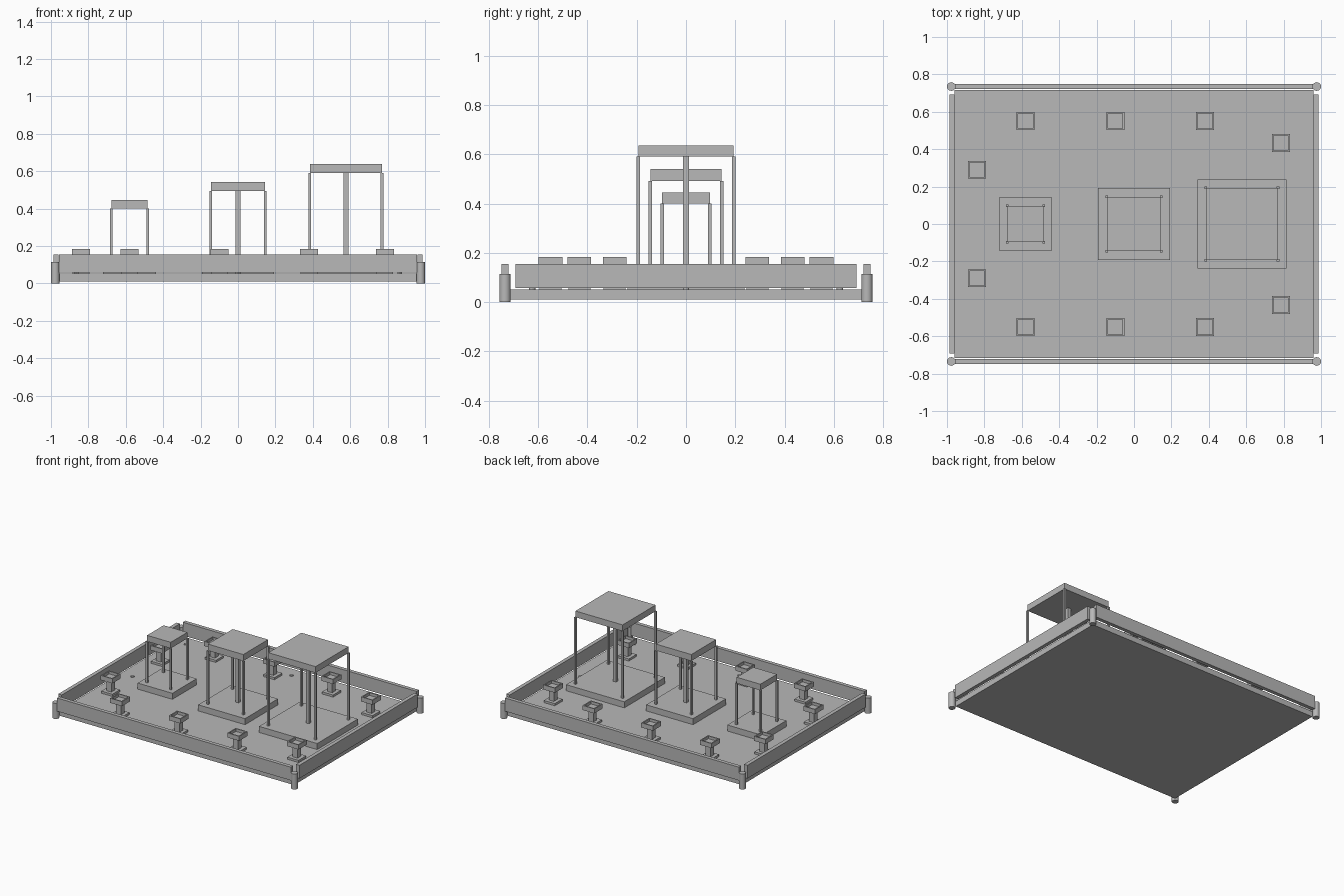
import bpy
import bmesh

if "Cube" in bpy.data.objects:
    bpy.data.objects.remove(bpy.data.objects["Cube"], do_unlink=True)

grey = bpy.data.materials.new("light_grey")
grey.use_nodes = True
grey.diffuse_color = (0.48, 0.48, 0.48, 1)
grey.node_tree.nodes["Principled BSDF"].inputs["Base Color"].default_value = (0.48, 0.48, 0.48, 1)


def box(name, x, y, half_x, half_y, z0, z1):
    bpy.ops.mesh.primitive_cube_add(size=2, location=(x, y, (z0 + z1) / 2))
    ob = bpy.context.object
    ob.name = name
    ob.scale = (half_x, half_y, (z1 - z0) / 2)
    bpy.ops.object.transform_apply(location=False, rotation=False, scale=True)
    ob.data.materials.append(grey)
    return ob


def cylinder(name, x, y, radius, z0, z1, sides=20):
    bpy.ops.mesh.primitive_cylinder_add(vertices=sides, radius=radius, depth=z1 - z0,
                                        location=(x, y, (z0 + z1) / 2))
    ob = bpy.context.object
    ob.name = name
    ob.data.materials.append(grey)
    bpy.ops.object.shade_smooth_by_angle()
    return ob


def hollow_top(ob, rim, depth):
    # sink an inset square into the top face
    bm = bmesh.new()
    bm.from_mesh(ob.data)
    top = max(bm.faces, key=lambda f: f.calc_center_median().z)
    bmesh.ops.inset_region(bm, faces=[top], thickness=rim)
    ring = bmesh.ops.extrude_face_region(bm, geom=[top])
    moved = [v for v in ring["geom"] if isinstance(v, bmesh.types.BMVert)]
    bmesh.ops.translate(bm, verts=moved, vec=(0, 0, -depth))
    if top.is_valid:
        bmesh.ops.delete(bm, geom=[top], context='FACES')
    bmesh.ops.recalc_face_normals(bm, faces=bm.faces)
    bm.to_mesh(ob.data)
    bm.free()


FLOOR = 0.052
SIGNS = (-1, 1)

# floor slab
box("floor_slab", 0, 0, 0.96, 0.716, 0.011, FLOOR)

# perimeter walls
for s in SIGNS:
    box("long_wall", 0, s * 0.735, 0.957, 0.014, 0.057, 0.155)
    box("short_wall", s * 0.973, 0, 0.014, 0.692, 0.057, 0.155)

# round corner posts
for sx in SIGNS:
    for sy in SIGNS:
        cylinder("corner_post", sx * 0.977, sy * 0.735, 0.023, 0, 0.115)

# three raised platforms, growing in size
for x, half, base_half, under, top, has_column in (
        (-0.58, 0.097, 0.142, 0.400, 0.445, False),
        (0.0, 0.145, 0.192, 0.493, 0.541, True),
        (0.577, 0.193, 0.238, 0.591, 0.637, True)):
    box("platform_base", x, 0, base_half, base_half, FLOOR, 0.097)
    box("platform_top", x, 0, half, half, under, top)
    for sx in SIGNS:
        for sy in SIGNS:
            box("platform_leg", x + sx * half, sy * half, 0.007, 0.007, 0.097, under)
    if has_column:
        box("platform_column", x, 0, 0.013, 0.013, 0.097, under)

# pedestals with hollow caps
for x, y in ((-0.58, 0.55), (-0.1, 0.55), (0.38, 0.55), (0.785, 0.433), (-0.84, 0.29)):
    for s in SIGNS:
        box("pedestal_foot", x, s * y, 0.045, 0.045, FLOOR, 0.068)
        box("pedestal_stem", x, s * y, 0.02, 0.02, 0.068, 0.15)
        hollow_top(box("pedestal_cap", x, s * y, 0.048, 0.048, 0.15, 0.184), 0.012, 0.02)

# floor studs
for x in (-0.865, 0, 0.865):
    for y in (-0.625, 0, 0.625):
        if x or y:
            cylinder("floor_stud", x, y, 0.013, FLOOR, 0.057, 12)
